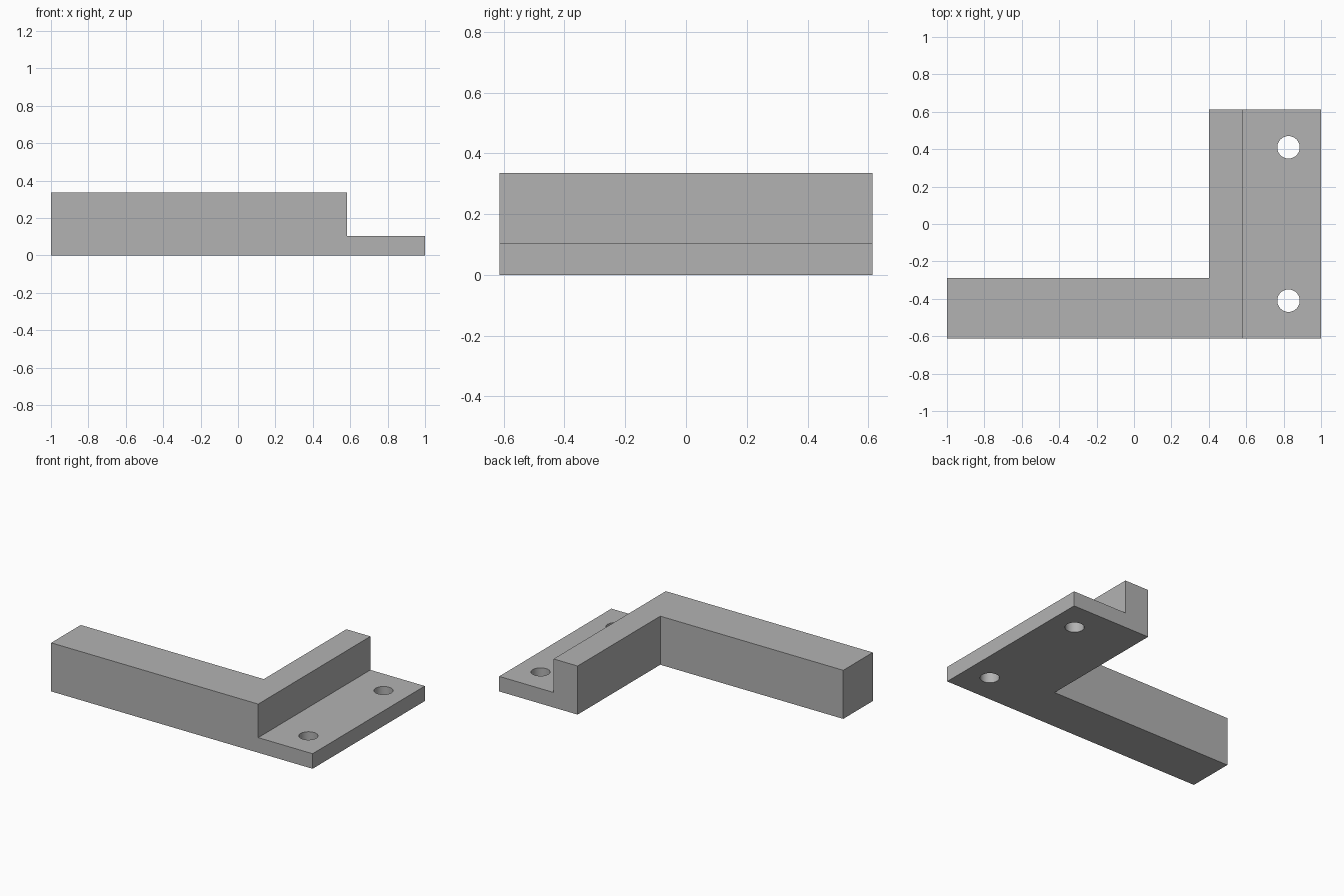
import bpy
import bmesh

cube = bpy.data.objects.get("Cube")
if cube:
    bpy.data.objects.remove(cube, do_unlink=True)

# Overall dimensions
HALF_X, HALF_Y, HEIGHT = 1.0, 0.613, 0.336
ARM_BACK, INNER_X = -0.29, 0.4
STEP_X, FLANGE_TOP = 0.584, 0.104
HOLE_X, HOLE_Y, HOLE_R = 0.826, 0.41, 0.06

# Plain grey material
grey = bpy.data.materials.new("plain grey")
grey.use_nodes = True
colour = (0.448, 0.448, 0.448, 1)
grey.diffuse_color = colour
grey.node_tree.nodes["Principled BSDF"].inputs["Base Color"].default_value = colour


def extrude_profile(name, points, bottom, top):
    """Make a solid by extruding an xy outline upwards."""
    bm = bmesh.new()
    face = bm.faces.new([bm.verts.new((x, y, bottom)) for x, y in points])
    result = bmesh.ops.extrude_face_region(bm, geom=[face])
    raised = [v for v in result["geom"] if isinstance(v, bmesh.types.BMVert)]
    bmesh.ops.translate(bm, verts=raised, vec=(0, 0, top - bottom))
    bmesh.ops.recalc_face_normals(bm, faces=bm.faces)
    mesh = bpy.data.meshes.new(name)
    bm.to_mesh(mesh)
    bm.free()
    mesh.materials.append(grey)
    obj = bpy.data.objects.new(name, mesh)
    bpy.context.collection.objects.link(obj)
    return obj


def cut(target, cutter):
    """Subtract a cutter and remove it."""
    mod = target.modifiers.new(cutter.name, "BOOLEAN")
    mod.operation = "DIFFERENCE"
    mod.solver = "EXACT"
    mod.object = cutter
    bpy.context.view_layer.objects.active = target
    bpy.ops.object.modifier_apply(modifier=mod.name)
    bpy.data.objects.remove(cutter, do_unlink=True)


# L-shaped body
bracket = extrude_profile("angle_bracket", [
    (-HALF_X, -HALF_Y), (HALF_X, -HALF_Y), (HALF_X, HALF_Y),
    (INNER_X, HALF_Y), (INNER_X, ARM_BACK), (-HALF_X, ARM_BACK)], 0, HEIGHT)

# Step that leaves the low mounting flange
cut(bracket, extrude_profile("step_cutter", [
    (STEP_X, -1), (2, -1), (2, 1), (STEP_X, 1)], FLANGE_TOP, 1))

# Two round screw holes through the flange
for side in (-1, 1):
    bpy.ops.mesh.primitive_cylinder_add(
        vertices=48, radius=HOLE_R, depth=1, location=(HOLE_X, side * HOLE_Y, 0))
    hole = bpy.context.object
    hole.name = "hole_cutter"
    hole.data.materials.append(grey)
    cut(bracket, hole)

# Smooth hole walls, keep all edges sharp
bpy.ops.object.select_all(action="DESELECT")
bracket.select_set(True)
bpy.context.view_layer.objects.active = bracket
bpy.ops.object.shade_smooth_by_angle()
